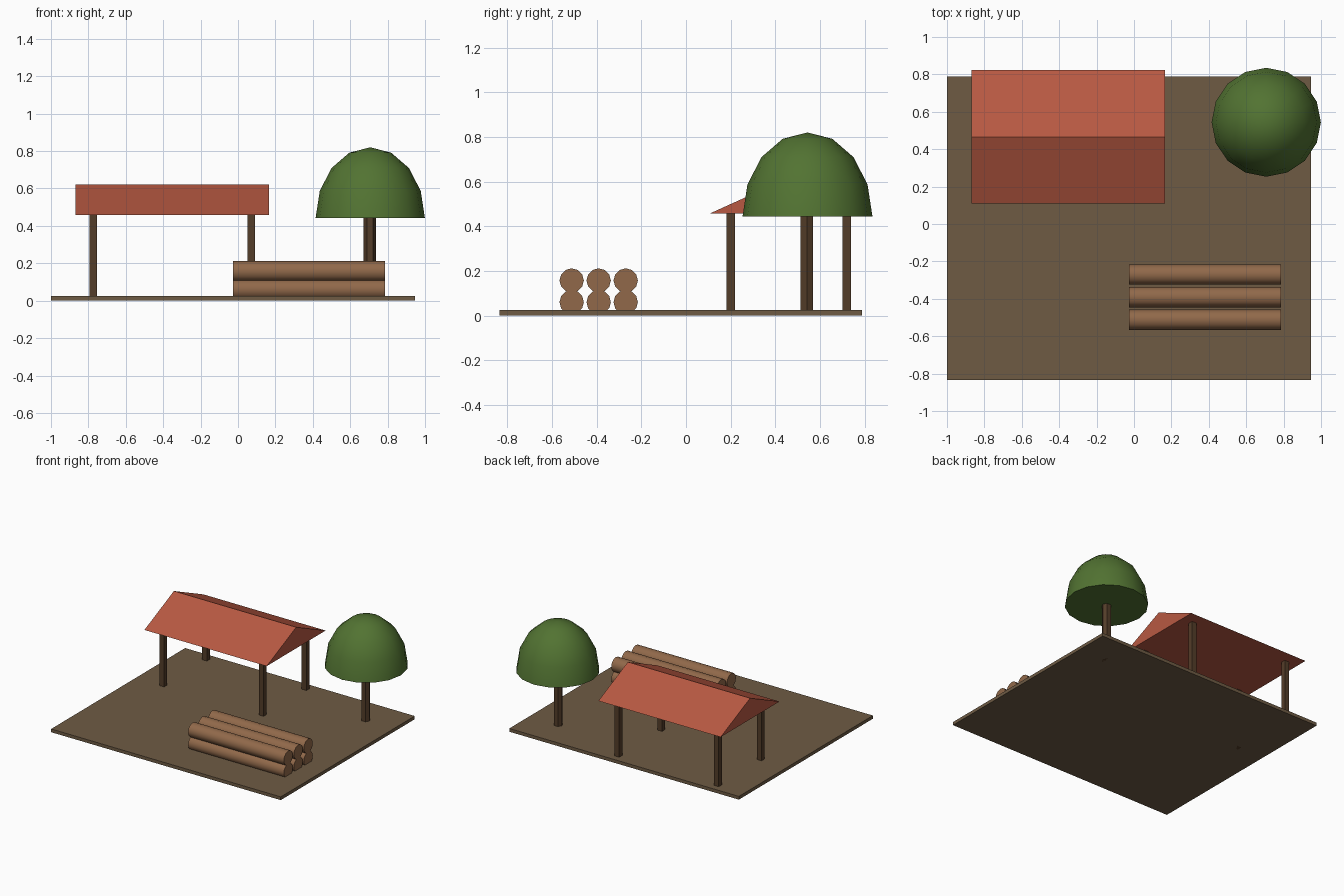
import bpy, bmesh, math
from mathutils import Matrix

if "Cube" in bpy.data.objects:
    bpy.data.objects.remove(bpy.data.objects["Cube"])


def material(name, r, g, b):
    m = bpy.data.materials.new(name)
    lin = [((c / 255 + 0.055) / 1.055) ** 2.4 for c in (r, g, b)]
    m.diffuse_color = (*lin, 1)
    m.use_nodes = True
    m.node_tree.nodes["Principled BSDF"].inputs["Base Color"].default_value = m.diffuse_color
    return m


EARTH = material("earth brown", 110, 91, 68)
BARK = material("dark timber", 84, 61, 41)
TILE = material("roof red", 184, 89, 66)
LOG = material("log brown", 145, 105, 74)
LEAF = material("leaf green", 82, 115, 50)


def finish(name, bm, mat, smooth=False):
    bmesh.ops.recalc_face_normals(bm, faces=bm.faces)
    me = bpy.data.meshes.new(name)
    bm.to_mesh(me)
    bm.free()
    me.materials.append(mat)
    ob = bpy.data.objects.new(name, me)
    bpy.context.collection.objects.link(ob)
    if smooth:
        bpy.ops.object.select_all(action='DESELECT')
        ob.select_set(True)
        bpy.context.view_layer.objects.active = ob
        bpy.ops.object.shade_smooth_by_angle(angle=math.radians(40))
    return ob


def box(name, x0, x1, y0, y1, z0, z1, mat):
    bm = bmesh.new()
    mtx = Matrix.Translation(((x0 + x1) / 2, (y0 + y1) / 2, (z0 + z1) / 2)) \
        @ Matrix.Diagonal((x1 - x0, y1 - y0, z1 - z0, 1))
    bmesh.ops.create_cube(bm, size=1, matrix=mtx)
    return finish(name, bm, mat)


def cylinder(name, sides, r, length, mtx, mat, smooth=False):
    bm = bmesh.new()
    bmesh.ops.create_cone(bm, cap_ends=True, segments=sides, radius1=r,
                          radius2=r, depth=length, matrix=mtx)
    return finish(name, bm, mat, smooth)


# Ground slab
box("ground", -1.0, 0.947, -0.835, 0.788, 0, 0.025, EARTH)

# Shelter posts
for i, x in enumerate((-0.774, 0.07)):
    for j, y in enumerate((0.2, 0.719)):
        box(f"shelter_post_{i}{j}", x - 0.02, x + 0.02, y - 0.019, y + 0.019,
            0, 0.465, BARK)

# Gabled roof: triangle profile extruded along x
bm = bmesh.new()
tri = bm.faces.new([bm.verts.new((-0.87, y, z)) for y, z in
                    ((0.109, 0.458), (0.823, 0.458), (0.466, 0.62))])
ext = bmesh.ops.extrude_face_region(bm, geom=[tri], use_keep_orig=True)
bmesh.ops.translate(bm, vec=(1.037, 0, 0),
                    verts=[v for v in ext["geom"] if isinstance(v, bmesh.types.BMVert)])
finish("roof", bm, TILE)

# Log pile: two rows of three
for row, z in enumerate((0.06, 0.157)):
    for k in range(3):
        mtx = Matrix.Translation((0.379, -0.512 + 0.121 * k, z)) \
            @ Matrix.Rotation(math.pi / 2, 4, 'Y')
        cylinder(f"log_{row}{k}", 12, 0.0545, 0.812, mtx, LOG, True)

# Tree trunk, six sided with corners along y
cylinder("tree_trunk", 6, 0.033, 0.46,
         Matrix.Translation((0.705, 0.541, 0.23)) @ Matrix.Rotation(math.pi / 2, 4, 'Z'),
         BARK)

# Tree crown: upper half of a stretched sphere with a flat base
bm = bmesh.new()
bmesh.ops.create_uvsphere(bm, u_segments=16, v_segments=8, radius=1)
bmesh.ops.delete(bm, geom=[v for v in bm.verts if v.co.z < -0.01], context='VERTS')
bmesh.ops.holes_fill(bm, edges=[e for e in bm.edges if e.is_boundary], sides=0)
bm.transform(Matrix.Translation((0.707, 0.544, 0.443))
             @ Matrix.Diagonal((0.292, 0.291, 0.377, 1)))
finish("tree_crown", bm, LEAF, True)
